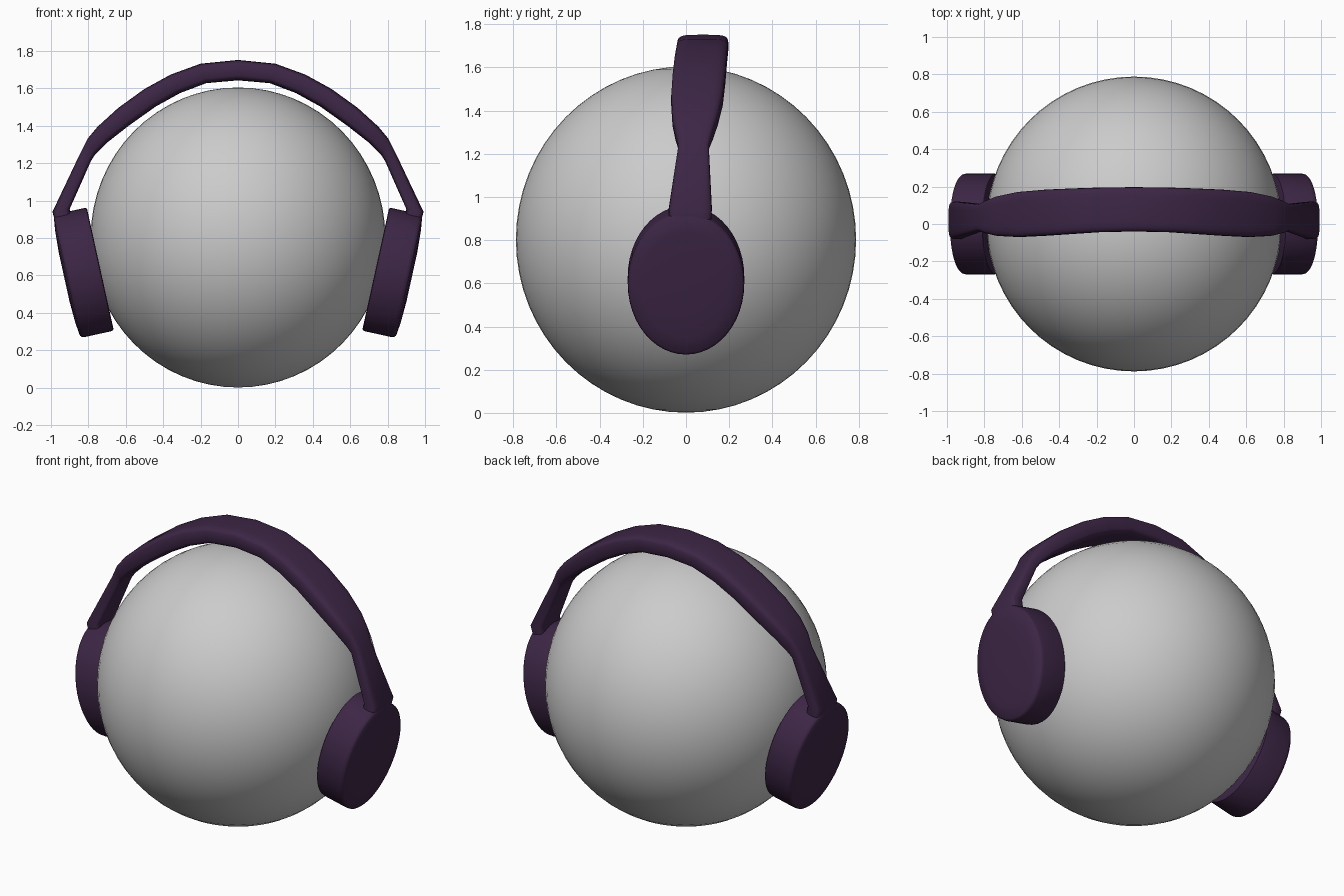
import bpy, bmesh, math
from mathutils import Vector

if "Cube" in bpy.data.objects:
    bpy.data.objects.remove(bpy.data.objects["Cube"])

purple = bpy.data.materials.new("dark_purple")
purple.diffuse_color = (0.046, 0.019, 0.06, 1)
purple.use_nodes = True
purple.node_tree.nodes["Principled BSDF"].inputs["Base Color"].default_value = purple.diffuse_color


def spow(v, p):
    return math.copysign(abs(v) ** p, v)


def loft(name, rings, cap_start, angle):
    """Skin a list of closed rings, mirror across x and smooth."""
    bm = bmesh.new()
    loops = [[bm.verts.new(p) for p in r] for r in rings]
    n = len(loops[0])
    for a, b in zip(loops, loops[1:]):
        for i in range(n):
            j = (i + 1) % n
            bm.faces.new((a[i], a[j], b[j], b[i]))
    bm.faces.new(loops[-1])
    if cap_start:
        bm.faces.new(loops[0][::-1])
    bmesh.ops.recalc_face_normals(bm, faces=bm.faces)
    me = bpy.data.meshes.new(name)
    bm.to_mesh(me)
    bm.free()
    ob = bpy.data.objects.new(name, me)
    bpy.context.collection.objects.link(ob)
    me.materials.append(purple)
    mod = ob.modifiers.new("mirror", "MIRROR")
    mod.use_axis[0] = True
    bpy.ops.object.select_all(action='DESELECT')
    ob.select_set(True)
    bpy.context.view_layer.objects.active = ob
    bpy.ops.object.shade_smooth_by_angle(angle=math.radians(angle))
    return ob


# Head ball
bpy.ops.mesh.primitive_uv_sphere_add(segments=64, ring_count=32, radius=1, location=(0, 0, 0.803))
ball = bpy.context.object
ball.name = "head_ball"
ball.scale = (0.788, 0.788, 0.802)
bpy.ops.object.shade_smooth()

# Headband half: outer x, z, inner x, z, y front, y back at each station
stations = [
    (0.00, 1.752, 0.00, 1.643, -0.040, 0.197),
    (0.20, 1.732, 0.17, 1.628, -0.044, 0.195),
    (0.36, 1.674, 0.31, 1.575, -0.054, 0.190),
    (0.50, 1.597, 0.44, 1.503, -0.063, 0.184),
    (0.64, 1.496, 0.585, 1.40, -0.070, 0.172),
    (0.75, 1.396, 0.70, 1.31, -0.064, 0.148),
    (0.805, 1.33, 0.765, 1.245, -0.050, 0.125),
    (0.845, 1.25, 0.787, 1.21, -0.036, 0.106),
    (0.992, 0.94, 0.90, 0.955, -0.080, 0.120),
    (0.965, 0.84, 0.88, 0.85, -0.080, 0.115),
]
rings = []
for ox, oz, ix, iz, y0, y1 in stations:
    outer, inner = Vector((ox, 0, oz)), Vector((ix, 0, iz))
    ring = []
    for k in range(24):
        t = math.tau * k / 24
        u, v = spow(math.cos(t), 0.45), spow(math.sin(t), 0.45)
        p = (outer + inner) / 2 + (outer - inner) / 2 * v
        p.y = (y0 + y1) / 2 + (y1 - y0) / 2 * u
        ring.append(p)
    rings.append(ring)
loft("headband", rings, False, 50)

# Ear cups: tilted oval drums, slightly domed outside
tilt = math.radians(12.4)
axis = Vector((math.cos(tilt), 0, -math.sin(tilt)))
up = Vector((math.sin(tilt), 0, math.cos(tilt)))
centre = Vector((0.827, 0, 0.614))
rings = []
for s, d in [(0.97, -0.093), (0.993, -0.089), (1, -0.078), (1, 0.068),
             (0.99, 0.082), (0.96, 0.090), (0.75, 0.099), (0.4, 0.105)]:
    rings.append([centre + axis * d + up * (0.337 * s * math.cos(math.tau * k / 48))
                  + Vector((0, 0.27 * s * math.sin(math.tau * k / 48), 0)) for k in range(48)])
loft("ear_cups", rings, True, 40)
